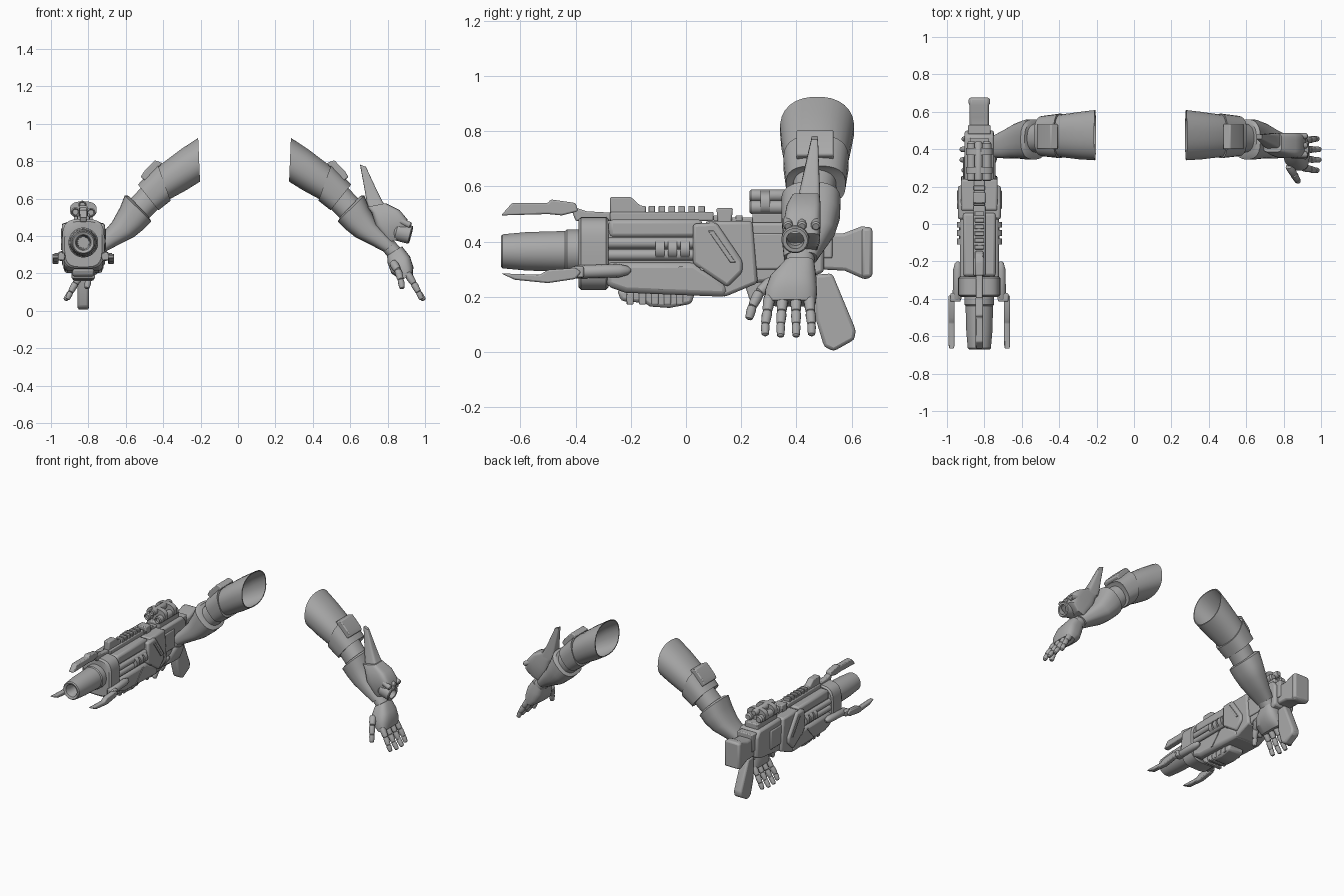
import bpy, bmesh, math
from mathutils import Vector

cube = bpy.data.objects.get("Cube")
if cube:
    bpy.data.objects.remove(cube, do_unlink=True)

gray = bpy.data.materials.new("neutral_gray")
gray.use_nodes = True
COLOR = (0.4, 0.4, 0.4, 1)
gray.diffuse_color = COLOR
gray.node_tree.nodes["Principled BSDF"].inputs["Base Color"].default_value = COLOR

parts = []
GX = -0.827      # gun centre plane
ARM_X = 0.035    # mirror plane between the arms


def finish(bm, name, bevel=0):
    bmesh.ops.recalc_face_normals(bm, faces=bm.faces)
    me = bpy.data.meshes.new(name)
    bm.to_mesh(me)
    bm.free()
    me.materials.append(gray)
    ob = bpy.data.objects.new(name, me)
    bpy.context.collection.objects.link(ob)
    if bevel:
        m = ob.modifiers.new("Bevel", "BEVEL")
        m.width, m.segments, m.limit_method = bevel, 2, 'ANGLE'
    parts.append(ob)
    return ob


def skin(name, rings, bevel=0):
    """Join rings of points into a capped solid."""
    bm = bmesh.new()
    vs = [[bm.verts.new(p) for p in r] for r in rings]
    n = len(vs[0])
    for a, b in zip(vs, vs[1:]):
        for i in range(n):
            j = (i + 1) % n
            bm.faces.new((a[i], a[j], b[j], b[i]))
    bm.faces.new(vs[0])
    bm.faces.new(vs[-1])
    return finish(bm, name, bevel)


def unit(n, power=2):
    f = lambda v: math.copysign(abs(v) ** (2 / power), v)
    return [(f(math.cos(2 * math.pi * (i + .5) / n)), f(math.sin(2 * math.pi * (i + .5) / n)))
            for i in range(n)]


def limb(name, sections, power=2.3, n=28):
    """Sections: upper edge x,z, lower edge x,z, y range."""
    rings = []
    for tx, tz, bx, bz, y0, y1 in sections:
        rings.append([((tx + bx) / 2 + u * (tx - bx) / 2, (y0 + y1) / 2 + v * (y1 - y0) / 2,
                       (tz + bz) / 2 + u * (tz - bz) / 2) for u, v in unit(n, power)])
    return skin(name, rings)


def shrink(s, k):
    tx, tz, bx, bz, y0, y1 = s
    mix = lambda a, b: ((a + b) / 2 + k * (a - b) / 2, (a + b) / 2 - k * (a - b) / 2)
    (tx, bx), (tz, bz), (y0, y1) = mix(tx, bx), mix(tz, bz), mix(y0, y1)
    return tx, tz, bx, bz, y0, y1


def shell(name, sections, power=5, n=32):
    """Sections along y: y, half width, low z, high z on the gun centre plane."""
    return skin(name, [[(GX + u * w, y, (a + b) / 2 + v * (b - a) / 2) for u, v in unit(n, power)]
                       for y, w, a, b in sections])


def plate(name, pts, x0, x1, bevel=0.006):
    """Side profile (y,z) extruded in x, measured from the gun centre."""
    return skin(name, [[(GX + x, y, z) for y, z in pts] for x in (x0, x1)], bevel)


def box(name, x0, x1, y0, y1, z0, z1, bevel=0.006):
    return plate(name, [(y0, z0), (y1, z0), (y1, z1), (y0, z1)], x0, x1, bevel)


def tube(name, p0, p1, profile, n=20):
    """Lathe of (fraction, radius) along p0-p1."""
    p0, p1 = Vector(p0), Vector(p1)
    q = (p1 - p0).to_track_quat('Z', 'Y')
    return skin(name, [[p0.lerp(p1, t) + q @ Vector((u * r, v * r, 0)) for u, v in unit(n)]
                       for t, r in profile])


def mirror(ob, x0, name):
    bm = bmesh.new()
    bm.from_mesh(ob.data)
    for v in bm.verts:
        v.co.x = 2 * x0 - v.co.x
    return finish(bm, name, ob.modifiers[0].width if ob.modifiers else 0)


# ---- arms: built on the left, mirrored to the right ----
sleeve = [(.283, .925, .273, .69, .34, .61), (.374, .865, .345, .645, .345, .60),
          (.50, .77, .428, .60, .358, .585), (.585, .685, .50, .555, .372, .572)]
limb("left_sleeve", [shrink(sleeve[2], .8), shrink(sleeve[1], .92), shrink(sleeve[0], .95)] + sleeve)
limb("left_sleeve_band", [(.50, .785, .43, .588, .352, .59), (.605, .675, .495, .537, .362, .578),
                          (.59, .665, .50, .547, .38, .56)], 2.8)
limb("left_elbow", [(.55, .70, .47, .57, .39, .55), (.68, .56, .58, .46, .38, .53)])
limb("left_forearm", [(.655, .615, .55, .505, .37, .54), (.676, .617, .533, .477, .345, .56),
                      (.70, .555, .575, .435, .345, .558), (.743, .476, .625, .395, .35, .54),
                      (.79, .42, .71, .352, .35, .505), (.84, .364, .78, .315, .355, .475)], 2.6)
limb("left_wrist", [(.825, .385, .765, .33, .365, .465), (.87, .335, .80, .29, .36, .465)])
limb("left_palm", [(.877, .345, .797, .294, .355, .465), (.92, .29, .80, .255, .305, .472),
                   (.938, .235, .82, .20, .285, .475), (.935, .19, .87, .165, .285, .47)], 3)
skin("left_arm_top_plate", [[(x, y, z) for x, z in
     ((.475, .79), (.515, .805), (.575, .742), (.59, .715), (.56, .69))] for y in (.40, .535)], .006)


def digit(name, pts, r):
    for k, (a, b) in enumerate(zip(pts, pts[1:])):
        s = r * (1 - .12 * k)
        tube(f"{name}_segment_{k + 1}", a, b,
             [(-.08, s * .5), (0, s * .9), (.25, s), (.75, s * .9), (.95, s * .8), (1.06, s * .4)], 12)


for i in range(4):
    y, t = .302 + .048 * i, .287 + .056 * i
    drop = .012 if i in (1, 2) else 0
    digit(f"left_finger_{i + 1}", [(.905, y, .20), (.94, (y + t) / 2, .145),
                                   (.965, t, .10), (.982 + drop, t, .062 - drop / 3)], .021)
digit("left_thumb", [(.83, .31, .255), (.855, .265, .215), (.87, .24, .165), (.878, .228, .12)], .023)

for ob in list(parts):
    mirror(ob, ARM_X, ob.name.replace("left", "right"))

# ---- forearm blade launcher on the left arm ----
limb("launcher_blade", [(.684, .77, .652, .782, .455, .478), (.735, .66, .672, .675, .43, .482),
                        (.775, .58, .688, .58, .41, .486), (.80, .55, .70, .545, .40, .486)], 5)
limb("launcher_body", [(.79, .575, .69, .555, .385, .484), (.865, .538, .715, .525, .365, .488),
                       (.905, .49, .735, .455, .355, .488), (.92, .43, .79, .385, .36, .485),
                       (.87, .385, .80, .365, .37, .475)], 5)
tube("launcher_muzzle", (.83, .40, .43), (.925, .395, .405),
     [(0, .035), (.2, .05), (.95, .05), (1, .045), (1, .032), (.6, .03)])
for i, y in enumerate((.37, .42, .47)):
    tube(f"launcher_stud_{i + 1}", (.87, y, .48), (.925, y, .455), [(0, .017), (.9, .017), (1, .012)], 12)

# ---- gun barrel and collar ----
tube("gun_barrel", (GX, -.67, .365), (GX, -.36, .365),
     [(.7, .03), (.1, .035), (.02, .042), (0, .056), (.02, .062), (.3, .07), (.75, .074), (.77, .08), (1, .08)], 32)
shell("barrel_collar", [(-.39, .10, .235, .478), (-.38, .113, .225, .49),
                        (-.29, .113, .225, .49), (-.28, .104, .235, .48)], 3.6)
shell("gun_core", [(-.29, .085, .25, .46), (.2, .085, .25, .46)], 4)

# ---- gun body ----
box("upper_body", -.088, .088, -.28, .06, .415, .48, .015)
plate("lower_body", [(-.29, .325), (.03, .325), (.15, .245), (.15, .20), (-.22, .215), (-.29, .24)], -.104, .104, .02)
plate("rear_housing", [(.025, .465), (.11, .47), (.205, .33), (.205, .29), (.15, .235), (.025, .32)], -.115, .115, .012)
plate("rear_block", [(.07, .475), (.24, .475), (.26, .25), (.14, .20), (.05, .22)], -.098, .098, .012)
plate("receiver", [(.2, .47), (.47, .47), (.5, .43), (.5, .29), (.46, .275), (.25, .25), (.2, .26)], -.078, .078, .012)
box("receiver_side_panel", -.086, .086, .23, .36, .30, .43)
plate("stock", [(.48, .43), (.57, .43), (.635, .455), (.675, .452), (.675, .275), (.65, .262),
                (.575, .295), (.48, .30)], -.052, .052, .012)
box("butt_pad", -.058, .058, .635, .675, .27, .45, .012)
box("stock_bridge", -.06, .06, .48, .53, .34, .46)
plate("foregrip", [(-.25, .225), (-.235, .185), (-.15, .178), (-.13, .165), (-.06, .16), (.02, .175), (.035, .225)],
      -.058, .058, .012)
for i in range(5):
    box(f"foregrip_rib_{i + 1}", -.062, .062, -.215 + .045 * i, -.19 + .045 * i, .172, .215, .004)
plate("pistol_grip", [(.465, .28), (.53, .285), (.615, .08), (.61, .045), (.535, .003), (.50, .02), (.47, .12)],
      -.03, .03, .012)
plate("trigger_guard", [(.20, .285), (.23, .19), (.25, .185), (.29, .25), (.47, .25), (.47, .285)], -.025, .025)

# side details, mirrored across the gun
first = len(parts)
for i, z in enumerate((.352, .395)):
    tube(f"side_tube_{i + 1}_left", (GX + .085, -.28, z), (GX + .085, .03, z), [(0, .02), (1, .02)], 16)
for i in range(3):
    y = -.11 + .045 * i
    tube(f"tube_clamp_{i + 1}_left", (GX + .085, y, .373), (GX + .085, y + .032, .373), [(0, .036), (1, .036)], 16)
plate("lower_panel_left", [(-.10, .225), (-.085, .225), (-.01, .31), (-.025, .31)], .10, .108, 0)
plate("housing_trim_left", [(.08, .44), (.10, .44), (.18, .325), (.16, .325)], .11, .12, .002)
tube("housing_bolt_left", (GX + .10, .06, .305), (GX + .112, .06, .305), [(0, .01), (1, .01)], 12)
tube("prong_pod_left", (GX + .12, -.41, .29), (GX + .115, -.2, .296),
     [(0, .018), (.05, .024), (.8, .024), (.95, .016), (1, .006)], 14)
plate("side_prong_left", [(-.67, .285), (-.53, .28), (-.50, .298), (-.40, .305), (-.38, .29), (-.40, .265),
                          (-.50, .25), (-.62, .262)], .132, .165, .006)
box("prong_hinge_left", .10, .155, -.415, -.37, .27, .31)
for ob in parts[first:]:
    mirror(ob, GX, ob.name.replace("left", "right"))

# ---- top rail, top prong and sights ----
box("top_rail", -.032, .032, -.275, .10, .475, .508)
plate("front_sight", [(-.275, .50), (-.275, .562), (-.20, .562), (-.165, .53), (-.145, .53), (-.145, .50)], -.022, .022)
for i in range(6):
    box(f"rail_tooth_{i + 1}", -.026, .026, -.135 + .036 * i, -.112 + .036 * i, .50, .53, .003)
box("rear_rail", -.028, .028, .10, .26, .465, .488)
plate("rear_sight", [(.115, .47), (.11, .522), (.17, .522), (.165, .47), (.145, .45)], -.035, .035)
for i in range(5):
    box(f"rear_rail_tooth_{i + 1}", -.03, .03, .02 + .04 * i, .045 + .04 * i, .475, .495, .003)
plate("top_prong", [(-.67, .495), (-.63, .54), (-.50, .54), (-.49, .553), (-.40, .54), (-.39, .51),
                    (-.45, .495), (-.50, .50)], -.02, .02)
plate("top_prong_mount", [(-.42, .53), (-.36, .51), (-.27, .505), (-.27, .475), (-.40, .475)], -.018, .018)
box("scope_mount", -.05, .05, .24, .46, .46, .505)
for i, (x, z, r) in enumerate(((-.005, .567, .022), (-.042, .528, .025), (.04, .525, .025))):
    tube(f"scope_tube_{i + 1}", (GX + x, .23, z), (GX + x, .44, z),
         [(.05, r * .6), (0, r * .75), (.03, r), (.95, r), (1, r * .7)], 18)
for i, y in enumerate((.27, .37)):
    shell(f"scope_band_{i + 1}", [(y, .072, .495, .585), (y + .035, .072, .495, .585)], 2.6, 24)

# ---- shading ----
bpy.ops.object.select_all(action='DESELECT')
for ob in parts:
    ob.select_set(True)
bpy.context.view_layer.objects.active = parts[0]
bpy.ops.object.shade_smooth_by_angle(angle=math.radians(35))
